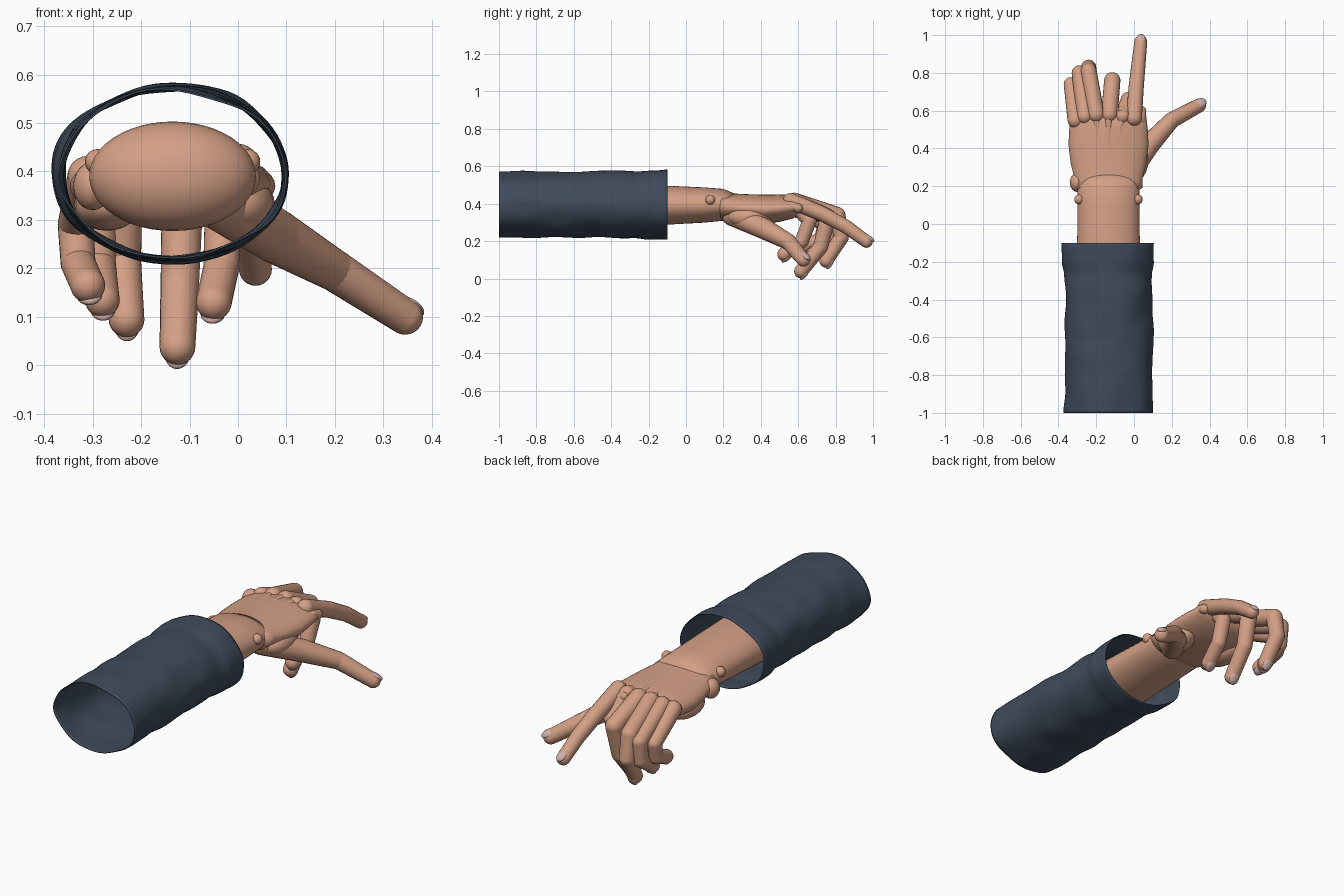
import bpy, bmesh, math
from mathutils import Vector, Matrix, noise

if "Cube" in bpy.data.objects:
    bpy.data.objects.remove(bpy.data.objects["Cube"])

def material(name, rgb):
    m = bpy.data.materials.new(name)
    m.diffuse_color = (*rgb, 1)
    m.use_nodes = True
    m.node_tree.nodes["Principled BSDF"].inputs["Base Color"].default_value = m.diffuse_color
    return m

SKIN = material("skin", (0.66, 0.35, 0.235))
CLOTH = material("slate cloth", (0.05, 0.07, 0.105))
NAIL = material("pale nail", (0.62, 0.43, 0.40))

def finish(bm, name, mat):
    bmesh.ops.recalc_face_normals(bm, faces=bm.faces)
    me = bpy.data.meshes.new(name)
    bm.to_mesh(me)
    bm.free()
    me.materials.append(mat)
    for p in me.polygons:
        p.use_smooth = True
    ob = bpy.data.objects.new(name, me)
    bpy.context.collection.objects.link(ob)
    return ob

def loft(name, sections, mat, n=48, caps=True, wobble=0.0):
    """Elliptical rings along y: (y, centre x, centre z, radius x, radius z)."""
    bm = bmesh.new()
    rings = []
    for y, cx, cz, rx, rz in sections:
        ring = []
        for i in range(n):
            a = math.tau * i / n
            c, s = math.cos(a), math.sin(a)
            k = 1 + wobble * noise.noise(Vector((c * 1.6, s * 1.6, y * 7)))
            ring.append(bm.verts.new((cx + rx * k * c, y, cz + rz * k * s)))
        rings.append(ring)
    for r0, r1 in zip(rings, rings[1:]):
        for i in range(n):
            j = (i + 1) % n
            bm.faces.new((r0[i], r0[j], r1[j], r1[i]))
    if caps:
        bm.faces.new(rings[0])
        bm.faces.new(rings[-1])
    return finish(bm, name, mat)

def ball(bm, p, r, squash=(1, 1, 1)):
    bmesh.ops.create_uvsphere(bm, u_segments=20, v_segments=12, radius=r,
                              matrix=Matrix.Translation(p) @ Matrix.Diagonal((*squash, 1)))

def limb(name, pts, mat=SKIN):
    """Chain of tapered segments with round joints: (x, y, z, radius)."""
    bm = bmesh.new()
    for a, b in zip(pts, pts[1:]):
        pa, pb = Vector(a[:3]), Vector(b[:3])
        d = pb - pa
        rot = d.to_track_quat('Z', 'Y').to_matrix().to_4x4()
        bmesh.ops.create_cone(bm, cap_ends=False, segments=20, radius1=a[3], radius2=b[3],
                              depth=d.length, matrix=Matrix.Translation((pa + pb) / 2) @ rot)
    for p in pts:
        ball(bm, Vector(p[:3]), p[3])
    return finish(bm, name, mat)

def nail(name, pts, out):
    """Thin oval plate on the outer side of the last finger segment."""
    a, b = Vector(pts[-2][:3]), Vector(pts[-1][:3])
    d = (b - a).normalized()
    o = Vector(out)
    o = (o - d * o.dot(d)).normalized()
    r = pts[-1][3]
    m = Matrix((d.cross(o), d, o)).transposed().to_4x4()
    bm = bmesh.new()
    bmesh.ops.create_uvsphere(
        bm, u_segments=20, v_segments=10, radius=1,
        matrix=Matrix.Translation(b + o * r * 0.68) @ m @ Matrix.Diagonal((r * .72, r * 1.0, r * .38, 1)))
    finish(bm, name, NAIL)

# Sleeve: open wrinkled tube with a wider cuff
rows = []
for i in range(61):
    y = -1 + 0.9 * i / 60
    t = min(max((y + 0.27) / 0.07, 0), 1)
    t = t * t * (3 - 2 * t)
    rows.append((y, -0.135, 0.395, 0.232 + 0.014 * t, 0.177 + 0.008 * t))
sleeve = loft("sleeve", rows, CLOTH, n=80, caps=False, wobble=0.055)
shell = sleeve.modifiers.new("thickness", 'SOLIDIFY')
shell.thickness = 0.004

# Forearm with a rounded hidden end
arm = []
for i in range(1, 9):
    a = math.pi / 2 * i / 8
    arm.append((-0.33 - 0.1 * math.cos(a), -0.135, 0.39, 0.172 * math.sin(a), 0.113 * math.sin(a)))
arm += [(-0.1, -0.135, 0.392, 0.166, 0.104), (0.1, -0.135, 0.393, 0.163, 0.094),
        (0.2, -0.135, 0.394, 0.163, 0.085), (0.26, -0.135, 0.394, 0.14, 0.06)]
loft("forearm", arm, SKIN)

# Palm and back of the hand
loft("palm", [(0.16, -0.135, 0.385, 0.12, 0.05), (0.19, -0.135, 0.385, 0.18, 0.075),
              (0.24, -0.135, 0.382, 0.18, 0.073), (0.32, -0.135, 0.375, 0.2, 0.076),
              (0.42, -0.135, 0.37, 0.212, 0.078), (0.5, -0.135, 0.375, 0.208, 0.072),
              (0.57, -0.135, 0.38, 0.2, 0.06), (0.62, -0.135, 0.385, 0.18, 0.036)], SKIN)

# Wrist bones and fleshy pads
bm = bmesh.new()
ball(bm, (0.02, 0.13, 0.42), 0.026)
ball(bm, (-0.29, 0.13, 0.42), 0.026)
ball(bm, (-0.3, 0.22, 0.37), 0.05, (0.8, 1, 1))
ball(bm, (-0.27, 0.38, 0.33), 0.075, (0.9, 1.6, 0.7))
ball(bm, (0.0, 0.34, 0.33), 0.085, (0.9, 1.4, 0.75))
finish(bm, "wrist_bones_and_pads", SKIN)

# Fingers: knuckle to tip
fingers = {
    "index_finger": [(0.0, 0.56, 0.415, 0.042), (0.012, 0.73, 0.345, 0.04),
                     (0.025, 0.86, 0.275, 0.037), (0.036, 0.965, 0.198, 0.034)],
    "tucked_finger": [(-0.06, 0.57, 0.41, 0.042), (-0.03, 0.66, 0.31, 0.039),
                      (-0.035, 0.62, 0.2, 0.037), (-0.05, 0.525, 0.13, 0.037)],
    "middle_finger": [(-0.13, 0.58, 0.415, 0.044), (-0.115, 0.76, 0.33, 0.043),
                      (-0.12, 0.72, 0.17, 0.04), (-0.125, 0.615, 0.038, 0.037)],
    "ring_finger": [(-0.2, 0.58, 0.415, 0.044), (-0.24, 0.81, 0.34, 0.042),
                    (-0.24, 0.83, 0.22, 0.04), (-0.23, 0.75, 0.095, 0.037)],
    "outer_finger": [(-0.26, 0.57, 0.405, 0.042), (-0.29, 0.8, 0.31, 0.04),
                     (-0.29, 0.79, 0.21, 0.038), (-0.28, 0.68, 0.135, 0.036)],
    "little_finger": [(-0.31, 0.55, 0.39, 0.042), (-0.335, 0.74, 0.29, 0.037),
                      (-0.33, 0.72, 0.21, 0.036), (-0.31, 0.61, 0.165, 0.036)],
    "thumb": [(-0.04, 0.25, 0.34, 0.06), (0.08, 0.42, 0.265, 0.056),
              (0.2, 0.55, 0.195, 0.043), (0.345, 0.628, 0.1, 0.037)],
}
for name, pts in fingers.items():
    limb(name, pts)
    out = (0, 0.3, 1) if name in ("index_finger", "thumb") else (0, 1, -0.5)
    nail(name + "_nail", pts, out)

# Tendons fanning over the back of the hand, each ending in a knuckle
for i, x in enumerate((-0.32, -0.26, -0.2, -0.135, -0.065, 0.0, 0.04)):
    edge = 0.05 * ((x + 0.135) / 0.2) ** 2
    wrist_x = -0.135 + (x + 0.135) * 0.5
    limb(f"tendon_{i + 1}", [(wrist_x, 0.3, 0.435 - edge * 0.3, 0.012),
                             ((x + wrist_x) / 2, 0.45, 0.437 - edge * 0.7, 0.013),
                             (x, 0.56, 0.428 - edge, 0.022),
                             (x, 0.6, 0.415 - edge, 0.025)])
